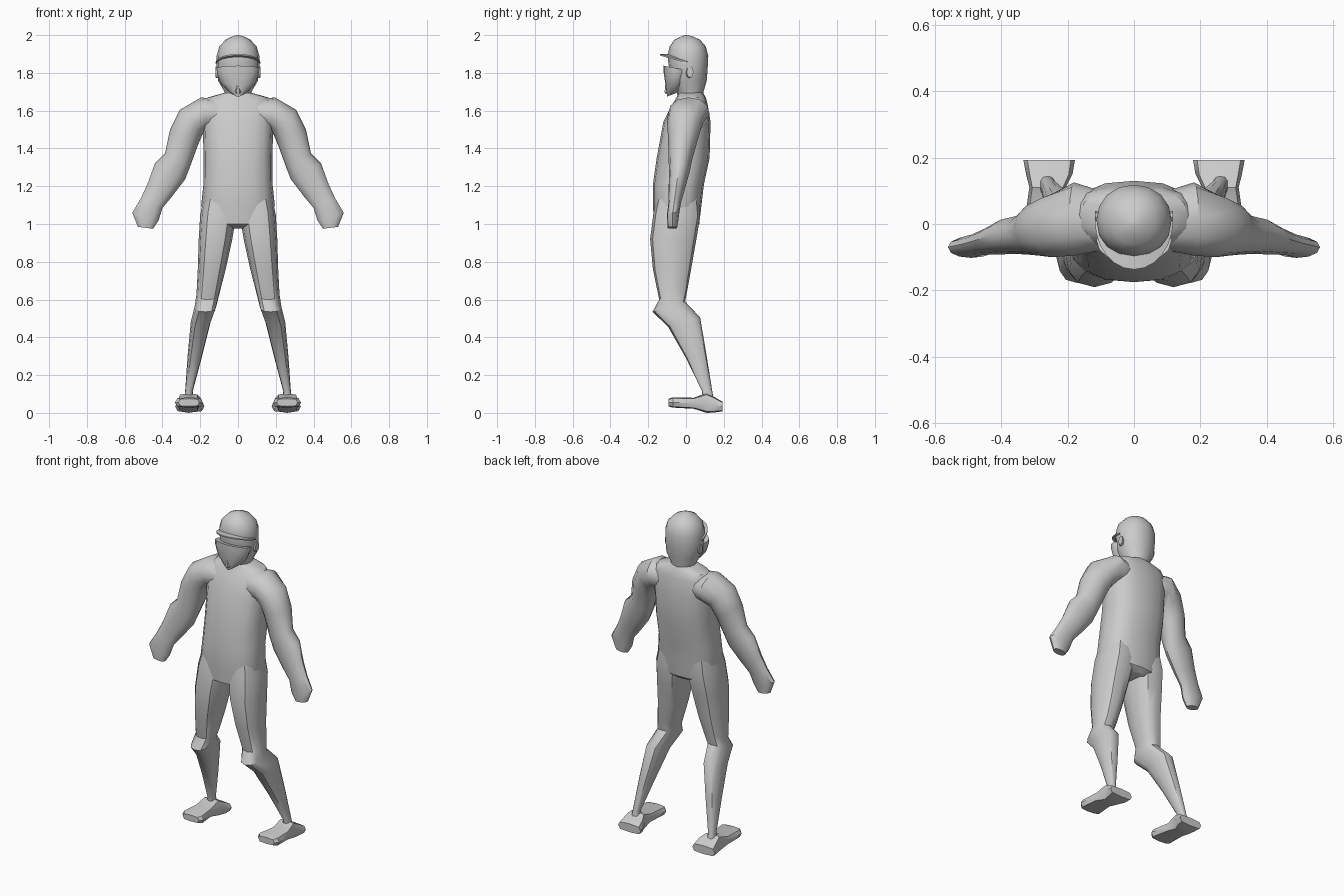
import bpy, bmesh, math
from mathutils import Vector


def sgnpow(v, p):
    return math.copysign(abs(v) ** p, v)


def finish(name, bm, mirror=False, angle=38):
    bmesh.ops.recalc_face_normals(bm, faces=bm.faces)
    me = bpy.data.meshes.new(name)
    bm.to_mesh(me)
    bm.free()
    ob = bpy.data.objects.new(name, me)
    bpy.context.collection.objects.link(ob)
    if mirror:
        m = ob.modifiers.new("mirror", 'MIRROR')
        m.use_mirror_merge = False
    bpy.ops.object.select_all(action='DESELECT')
    ob.select_set(True)
    bpy.context.view_layer.objects.active = ob
    bpy.ops.object.shade_smooth_by_angle(angle=math.radians(angle))
    return ob


def loft(name, rings, sides=12, power=0.85, mirror=False, angle=38):
    """Skin closed rings, each given as (centre, half axis u, half axis v)."""
    bm = bmesh.new()
    loops = []
    for c, u, v in rings:
        loop = []
        for i in range(sides):
            a = 2 * math.pi * i / sides
            loop.append(bm.verts.new(Vector(c) + Vector(u) * sgnpow(math.cos(a), power)
                                     + Vector(v) * sgnpow(math.sin(a), power)))
        loops.append(loop)
    for a, b in zip(loops, loops[1:]):
        for i in range(sides):
            j = (i + 1) % sides
            bm.faces.new((a[i], a[j], b[j], b[i]))
    bm.faces.new(loops[0])
    bm.faces.new(loops[-1])
    return finish(name, bm, mirror, angle)


def level(x0, x1, yf, zf, yb, zb):
    """Ring from inner/outer x and front/back points."""
    return (((x0 + x1) / 2, (yf + yb) / 2, (zf + zb) / 2), ((x1 - x0) / 2, 0, 0),
            (0, (yb - yf) / 2, (zb - zf) / 2))


def flat(z, w, yf, yb):
    return level(-w, w, yf, z, yb, z)


def limb(xo, zo, xi, zi, y, d):
    """Arm ring from outer and inner points in the front view."""
    return (((xo + xi) / 2, y, (zo + zi) / 2), ((xo - xi) / 2, 0, (zo - zi) / 2), (0, d, 0))


# Torso with sloping shoulders
loft("torso", [flat(*r) for r in (
    (0.975, 0.10, -0.12, 0.04), (1.0, 0.17, -0.17, 0.07), (1.10, 0.195, -0.175, 0.082),
    (1.21, 0.183, -0.175, 0.095), (1.35, 0.182, -0.155, 0.125), (1.54, 0.187, -0.12, 0.13),
    (1.63, 0.19, -0.075, 0.115), (1.67, 0.16, -0.05, 0.105), (1.695, 0.07, -0.04, 0.09))],
    sides=16, power=0.8)

# Arms ending in mitten hands
loft("arms", [limb(*r) for r in (
    (0.10, 1.66, 0.10, 1.50, 0.01, 0.09), (0.195, 1.67, 0.165, 1.50, 0.015, 0.11),
    (0.307, 1.605, 0.19, 1.47, -0.005, 0.095), (0.36, 1.50, 0.215, 1.41, -0.015, 0.08),
    (0.386, 1.375, 0.255, 1.30, -0.03, 0.062), (0.44, 1.32, 0.28, 1.236, -0.035, 0.055),
    (0.48, 1.21, 0.35, 1.145, -0.05, 0.042), (0.515, 1.135, 0.40, 1.085, -0.06, 0.033),
    (0.56, 1.06, 0.42, 1.02, -0.07, 0.032), (0.53, 0.985, 0.45, 0.975, -0.072, 0.025))],
    power=0.95, mirror=True)

# Legs with pointed knees and thin ankles
loft("legs", [level(*r) for r in (
    (0.02, 0.165, -0.14, 1.20, 0.06, 1.20), (0.008, 0.2, -0.172, 1.06, 0.075, 1.04),
    (0.03, 0.208, -0.19, 0.92, 0.055, 0.92), (0.065, 0.213, -0.175, 0.76, 0.027, 0.76),
    (0.10, 0.22, -0.142, 0.60, 0.007, 0.65), (0.115, 0.23, -0.177, 0.535, -0.005, 0.59),
    (0.145, 0.25, -0.095, 0.456, 0.075, 0.505), (0.19, 0.267, 0.0, 0.29, 0.108, 0.31),
    (0.24, 0.28, 0.085, 0.115, 0.14, 0.11), (0.23, 0.29, 0.085, 0.05, 0.15, 0.05))],
    power=0.8, mirror=True)

# Feet: squared rings from toe to flared heel (x0, x1, y, z0, z1)
loft("feet", [(((a + b) / 2, y, (c + d) / 2), ((b - a) / 2, 0, 0), (0, 0, (d - c) / 2))
              for a, b, y, c, d in (
    (0.205, 0.315, -0.092, 0.035, 0.075), (0.187, 0.333, -0.07, 0.028, 0.082),
    (0.205, 0.325, 0.04, 0.022, 0.08), (0.205, 0.315, 0.11, 0.0, 0.105),
    (0.185, 0.325, 0.15, 0.002, 0.085), (0.178, 0.333, 0.192, 0.008, 0.06))],
    sides=8, power=0.5, mirror=True, angle=30)

# Head and neck
loft("head", [flat(*r) for r in (
    (1.64, 0.07, -0.035, 0.09), (1.70, 0.072, -0.05, 0.093), (1.76, 0.106, -0.08, 0.11),
    (1.83, 0.113, -0.09, 0.115), (1.89, 0.113, -0.098, 0.118), (1.94, 0.099, -0.087, 0.105),
    (1.975, 0.066, -0.062, 0.075), (1.993, 0.03, -0.025, 0.035), (2.0, 0.006, -0.005, 0.008))],
    sides=16, power=0.95)

# Lower face standing forward of the head, narrowing to the chin
loft("face", [level(*r) for r in (
    (-0.018, 0.018, -0.10, 1.675, -0.06, 1.69), (-0.055, 0.055, -0.104, 1.70, -0.02, 1.71),
    (-0.093, 0.093, -0.11, 1.745, 0.0, 1.75), (-0.112, 0.112, -0.118, 1.80, 0.02, 1.80),
    (-0.113, 0.113, -0.118, 1.838, 0.02, 1.81))], sides=16, power=0.95)

# Nose
loft("nose", [flat(1.69, 0.012, -0.112, -0.08), flat(1.70, 0.018, -0.116, -0.08),
              flat(1.735, 0.005, -0.112, -0.08)], sides=6, power=1)

# Thin visor brim curving round the forehead
bm = bmesh.new()
rows = []
for i in range(13):
    a = math.pi + math.pi * i / 12
    c, s = math.cos(a), math.sin(a)
    rows.append([bm.verts.new((r * c, 0.01 + d * s, 1.85 - lift * s + t)) for r, d, lift, t in (
        (0.10, 0.085, 0.03, 0), (0.118, 0.147, 0.042, 0),
        (0.118, 0.147, 0.042, 0.008), (0.10, 0.085, 0.035, 0.014))])
for p, q in zip(rows, rows[1:]):
    for k in range(4):
        m = (k + 1) % 4
        bm.faces.new((p[k], p[m], q[m], q[k]))
bm.faces.new(rows[0])
bm.faces.new(rows[-1])
finish("visor_brim", bm)

# Ears
loft("ears", [flat_ring for flat_ring in (
    ((0.10, 0.015, 1.80), (0, 0.02, 0), (0, 0, 0.03)),
    ((0.118, 0.022, 1.805), (0, 0.018, 0), (0, 0, 0.03)))], sides=8, power=1, mirror=True)
